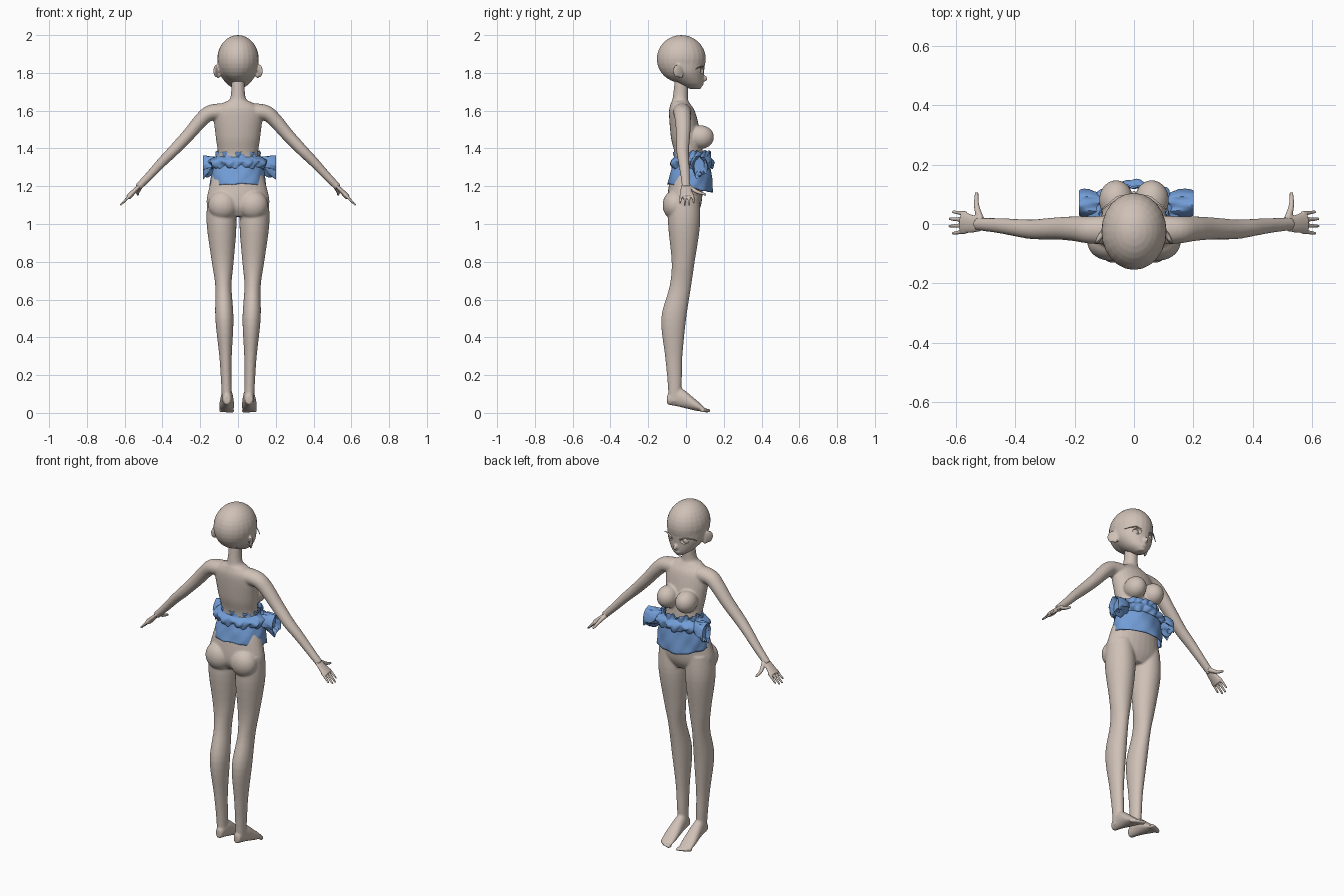
import bpy, bmesh, math
from mathutils import Vector, Matrix

cube = bpy.data.objects.get("Cube")
if cube:
    bpy.data.objects.remove(cube)


def material(name, rgb):
    mat = bpy.data.materials.new(name)
    mat.use_nodes = True
    mat.diffuse_color = (*rgb, 1)
    mat.node_tree.nodes["Principled BSDF"].inputs["Base Color"].default_value = mat.diffuse_color
    return mat


SKIN = material("warm_clay", (.62, .53, .47))
CLOTH = material("soft_blue", (.17, .34, .68))
SIDES = {"left": 1, "right": -1}
ACROSS, ALONG, UP = Vector((1, 0, 0)), Vector((0, 1, 0)), Vector((0, 0, 1))


def finish(name, bm, mat):
    bmesh.ops.recalc_face_normals(bm, faces=bm.faces)
    mesh = bpy.data.meshes.new(name)
    bm.to_mesh(mesh)
    bm.free()
    mesh.materials.append(mat)
    obj = bpy.data.objects.new(name, mesh)
    bpy.context.collection.objects.link(obj)
    return obj


def smooth_shade(obj):
    bpy.ops.object.select_all(action='DESELECT')
    obj.select_set(True)
    bpy.context.view_layer.objects.active = obj
    bpy.ops.object.shade_smooth_by_angle(angle=math.radians(50))


def spline(rows, steps=5):
    """Smooth cubic interpolation through rows of equal width."""
    rows = [Vector(r) for r in rows]
    padded = [rows[0], *rows, rows[-1]]
    out = []
    for before, a, b, after in zip(padded, padded[1:], padded[2:], padded[3:]):
        slope_a, slope_b = (b - before) / 2, (after - a) / 2
        for k in range(steps):
            t = k / steps
            bend = (slope_a - (b - a)) * (1 - t) + ((b - a) - slope_b) * t
            out.append(a.lerp(b, t) + bend * t * (1 - t))
    return out + [rows[-1]]


def loft(name, path, radii, mat=SKIN, axis=None, ref=ALONG, side=1, sides=28, cap=True, warp=None):
    """Skin elliptical rings along a path; radii are (along ref, across)."""
    bm = bmesh.new()
    centres = [Vector((p.x * side, p.y, p.z)) for p in spline(path)]
    last = len(centres) - 1
    rings = []
    for i, (centre, (deep, wide)) in enumerate(zip(centres, spline(radii))):
        t = axis or (centres[min(i + 1, last)] - centres[max(i - 1, 0)]).normalized()
        u = (ref - t * ref.dot(t)).normalized()
        v = t.cross(u)
        ring = []
        for k in range(sides):
            a = math.tau * k / sides
            p = u * math.cos(a) * deep + v * math.sin(a) * wide
            ring.append(bm.verts.new(centre + (warp(p, a, i / last) if warp else p)))
        rings.append(ring)
    for low, high in zip(rings, rings[1:]):
        for k in range(sides):
            n = (k + 1) % sides
            bm.faces.new((low[k], low[n], high[n], high[k]))
    if cap:
        bm.faces.new(rings[0])
        bm.faces.new(rings[-1])
    return finish(name, bm, mat)


def column(name, rows, lean=(0, 0), **options):
    """Upright loft from (height, depth centre, half width, half depth)."""
    path = [(lean[0] + lean[1] * z, y, z) for z, y, wide, deep in rows]
    radii = [(deep, wide) for z, y, wide, deep in rows]
    return loft(name, path, radii, axis=UP, **options)


def taper(name, points, start, end, flat=1, **options):
    """Limb whose radius runs evenly from start to end."""
    steps = [start + (end - start) * i / (len(points) - 1) for i in range(len(points))]
    return loft(name, points, [(r, r * flat) for r in steps], **options)


def ball(name, centre, size, turn=0):
    bm = bmesh.new()
    m = Matrix.Translation(centre) @ Matrix.Rotation(turn, 4, 'Z') @ Matrix.Diagonal((*size, 1))
    bmesh.ops.create_uvsphere(bm, u_segments=24, v_segments=16, radius=1, matrix=m)
    return finish(name, bm, SKIN)


def fuse(name, parts, voxel, cutters=()):
    """Blend overlapping parts into one smooth skin."""
    bpy.ops.object.select_all(action='DESELECT')
    for part in parts:
        part.select_set(True)
    obj = bpy.context.view_layer.objects.active = parts[0]
    bpy.ops.object.join()
    obj.name = name
    remesh = obj.modifiers.new("blend", 'REMESH')
    remesh.mode, remesh.voxel_size = 'VOXEL', voxel
    obj.modifiers.new("soften", 'SMOOTH').iterations = 5
    for cutter in cutters:
        obj.modifiers.new("socket", 'BOOLEAN').object = cutter
    bpy.ops.object.convert(target='MESH')
    smooth_shade(obj)
    for cutter in cutters:
        bpy.data.objects.remove(cutter)


# Torso and neck
body = [column("torso", [
    (1.04, -.01, .1, .06), (1.1, -.01, .165, .09), (1.21, 0, .148, .09), (1.35, .015, .108, .075),
    (1.46, 0, .118, .08), (1.59, -.02, .128, .07), (1.64, -.03, .08, .05),
    (1.67, -.03, .04, .04), (1.8, -.02, .035, .036)])]

for label, s in SIDES.items():
    body += [
        ball("chest_form", (s * .06, .08, 1.46), (.058, .068, .062)),
        ball("hip_form", (s * .08, -.06, 1.1), (.078, .064, .078)),
        # Leg
        column("leg", [
            (1.14, -.01, .07, .08), (1, -.01, .079, .085), (.8, -.015, .058, .061),
            (.67, -.03, .043, .057), (.5, -.065, .048, .066), (.3, -.065, .033, .046),
            (.17, -.06, .028, .038), (.06, -.06, .026, .032)], lean=(.057, .03), side=s),
        # Foot
        loft("foot", [(.058, -.1, .07), (.058, -.04, .085), (.06, .05, .042), (.06, .1, .016)],
             [(.026, .02), (.052, .03), (.03, .04), (.01, .037)], axis=ALONG, ref=UP, side=s),
        # Arm
        taper("arm", [(.08, -.02, 1.595), (.15, -.02, 1.587), (.2, -.016, 1.545), (.26, -.015, 1.475),
                      (.34, -.018, 1.39), (.4, -.012, 1.33), (.46, -.005, 1.265), (.53, 0, 1.193)],
              .05, .021, .9, side=s)]
    for k in range(5):
        body.append(ball("toe", (s * (.029 + .0155 * k), .112 - .0015 * k * k, .012),
                         (.009, .02 - .002 * k, .011)))

    # Hand with four fingers and a thumb
    hand = [taper("palm", [(.5, 0, 1.223), (.54, 0, 1.183), (.58, .006, 1.143)], .02, .038, .4, side=s),
            taper("thumb", [(.515, .01, 1.2), (.53, .06, 1.17), (.53, .107, 1.155)], .013, .006,
                  ref=ACROSS, side=s)]
    for k in range(4):
        spread = k - 1.5
        reach = .058 - .006 * spread ** 2
        hand.append(taper("finger", [(.567, .005 + .02 * spread, 1.155),
                                     (.567 + reach, .005 + .024 * spread, 1.155 - reach)],
                          .009, .005, side=s, sides=12))
    fuse(label + "_hand", hand, .0035)
fuse("body", body, .006)

# Head with ears, nose and lips
head = [ball("cranium", (0, -.025, 1.874), (.11, .13, .126)),
        column("face", [(1.715, .05, .02, .028), (1.745, .024, .062, .066),
                        (1.8, -.01, .1, .105), (1.86, -.025, .108, .127)]),
        ball("nose", (0, .093, 1.77), (.011, .021, .017)),
        ball("lips", (0, .085, 1.741), (.019, .009, .008))]
sockets = []
for label, s in SIDES.items():
    head += [ball("ear", (s * .114, -.042, 1.81), (.009, .031, .035), s * .5),
             ball("ear_lobe", (s * .104, -.03, 1.787), (.009, .014, .017))]
    sockets.append(ball("socket", (s * .053, .092, 1.812), (.029, .024, .018), s * -.45))
    smooth_shade(ball(label + "_eye", (s * .05, .066, 1.812), (.02, .013, .019), s * -.45))
    smooth_shade(taper(label + "_lash", [(.024, .093, 1.822), (.052, .09, 1.834), (.083, .068, 1.83),
                                         (.108, .05, 1.818)], .006, .002, .5, side=s, sides=10))
fuse("head", head, .005, sockets)


def crumple(amount, waves, dip=0):
    """Wavy folds, with the lower front edge dropped by dip."""
    def warp(p, a, t):
        fold = math.sin(waves * a + 5 * t) + .6 * math.sin((waves * 2 + 1) * a - 9 * t)
        drop = dip * (1 - t) * (1 + math.cos(a)) / 2
        return p * (1 + amount * fold) - UP * (drop + amount * fold * .1)
    return warp


def cloth(name, rows, warp):
    obj = column(name, rows, mat=CLOTH, sides=112, cap=False, warp=warp)
    obj.modifiers.new("thickness", 'SOLIDIFY').thickness = .006
    smooth_shade(obj)


# Crumpled waist wrap with a gathered top
cloth("waist_wrap", [(1.213, .022, .148, .12), (1.27, .026, .142, .11), (1.33, .032, .122, .096)],
      crumple(.02, 5, .045))
cloth("ruffle", [(1.3, .032, .128, .098), (1.33, .032, .152, .108), (1.355, .034, .11, .088),
                 (1.385, .034, .112, .092)], crumple(.045, 9))

# Bunched cloth loops at the sides
for label, s in SIDES.items():
    end = .193 + s * .008
    smooth_shade(loft(label + "_cloth_loop",
                      [(.1, .06, 1.325), (.15, .068, 1.315), (end, .072, 1.305), (end - .025, .07, 1.308)],
                      [(.035, .025), (.045, .046), (.04, .054), (.028, .04)],
                      mat=CLOTH, axis=ACROSS, side=s, sides=32, warp=crumple(.08, 4)))
